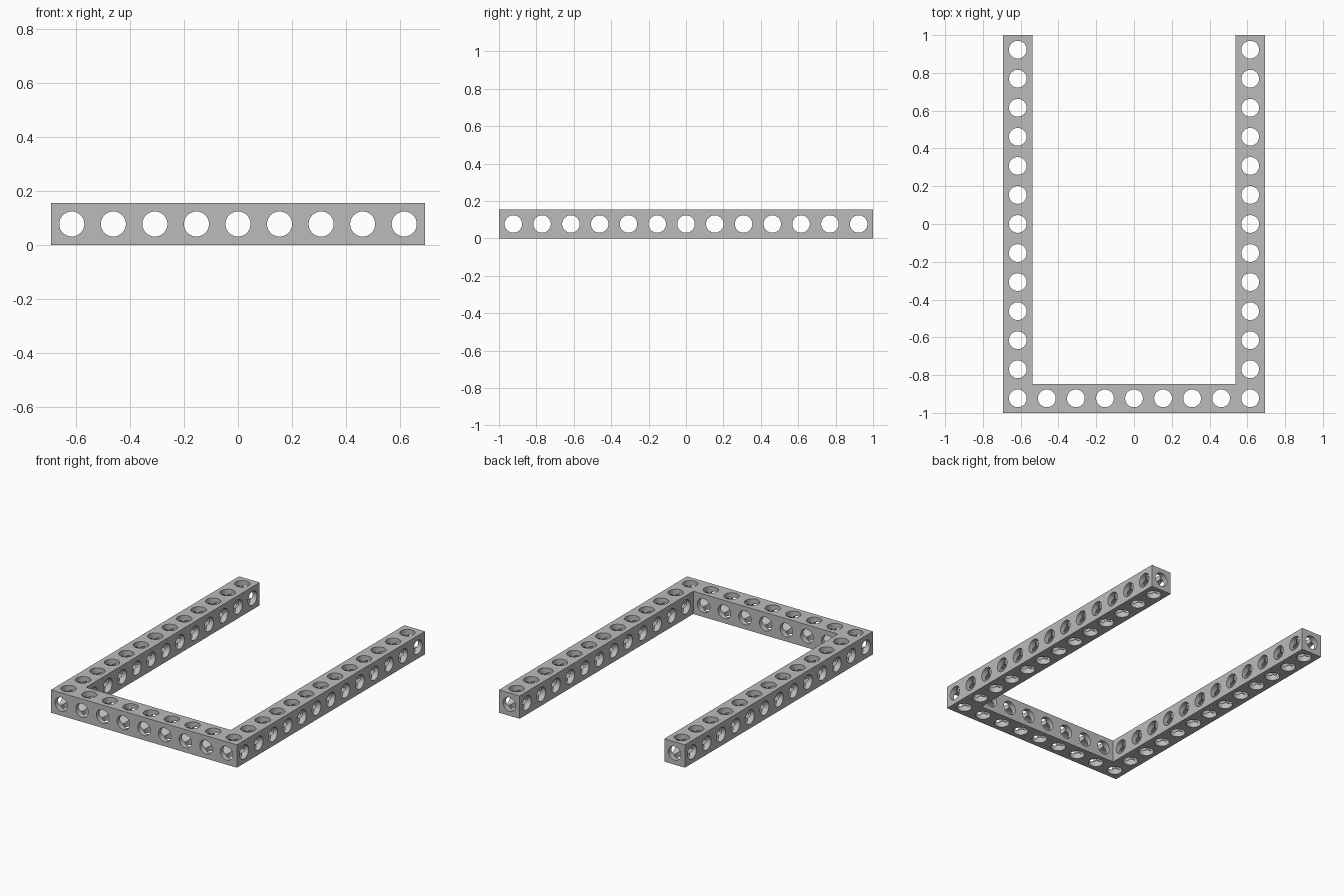
import bpy
import bmesh
import math
from mathutils import Matrix, Vector

if "Cube" in bpy.data.objects:
    bpy.data.objects.remove(bpy.data.objects["Cube"])

PITCH = 2 / 13            # one square cell of the beam
COLS, ROWS = 9, 13        # cells across the front and along each arm
HX, HY = COLS * PITCH / 2, 1.0
MID = PITCH / 2

grey = bpy.data.materials.new("grey metal")
grey.use_nodes = True
grey.diffuse_color = (0.5, 0.5, 0.5, 1)
grey.node_tree.nodes["Principled BSDF"].inputs["Base Color"].default_value = (0.5, 0.5, 0.5, 1)


def make_object(name, bm):
    bmesh.ops.recalc_face_normals(bm, faces=bm.faces)
    mesh = bpy.data.meshes.new(name)
    bm.to_mesh(mesh)
    bm.free()
    mesh.materials.append(grey)
    obj = bpy.data.objects.new(name, mesh)
    bpy.context.collection.objects.link(obj)
    return obj


def make_drill(name, centres, axis, radius):
    """Row of parallel cylinders used to bore the holes."""
    bm = bmesh.new()
    turn = Vector((0, 0, 1)).rotation_difference(Vector(axis)).to_matrix().to_4x4()
    for c in centres:
        bmesh.ops.create_cone(bm, cap_ends=True, segments=32, radius1=radius,
                              radius2=radius, depth=3, matrix=Matrix.Translation(c) @ turn)
    obj = make_object(name, bm)
    obj.hide_render = True
    return obj


# U-shaped square beam, extruded from its plan outline
inner_x, inner_y = HX - PITCH, -HY + PITCH
half = [(HX, -HY), (HX, HY), (inner_x, HY), (inner_x, inner_y)]
outline = half + [(-x, y) for x, y in reversed(half)]
bm = bmesh.new()
face = bm.faces.new([bm.verts.new((x, y, 0)) for x, y in outline])
top = bmesh.ops.extrude_face_region(bm, geom=[face])["geom"]
bmesh.ops.translate(bm, vec=(0, 0, PITCH),
                    verts=[v for v in top if isinstance(v, bmesh.types.BMVert)])
frame = make_object("u_frame_beam", bm)

# Hole centres, one per cell in each direction
xs = [-HX + MID + i * PITCH for i in range(COLS)]
ys = [-HY + MID + i * PITCH for i in range(ROWS)]
plan = [(x, y, MID) for i, x in enumerate(xs) for j, y in enumerate(ys)
        if j == 0 or i in (0, COLS - 1)]
drills = [
    make_drill("drill_vertical", plan, (0, 0, 1), 0.0470),
    make_drill("drill_crosswise", [(0, y, MID) for y in ys], (1, 0, 0), 0.0467),
    make_drill("drill_lengthwise", [(x, 0, MID) for x in xs], (0, 1, 0), 0.0464),
]

# Bore the holes and keep the finished mesh
for drill in drills:
    mod = frame.modifiers.new(drill.name, "BOOLEAN")
    mod.operation = "DIFFERENCE"
    mod.solver = "EXACT"
    mod.object = drill
bpy.context.view_layer.update()
graph = bpy.context.evaluated_depsgraph_get()
bored = bpy.data.meshes.new_from_object(frame.evaluated_get(graph))
frame.modifiers.clear()
frame.data = bored
for drill in drills:
    bpy.data.objects.remove(drill)

# Smooth hole walls with crisp rims
bpy.ops.object.select_all(action="DESELECT")
frame.select_set(True)
bpy.context.view_layer.objects.active = frame
bpy.ops.object.shade_smooth_by_angle(angle=math.radians(30))
